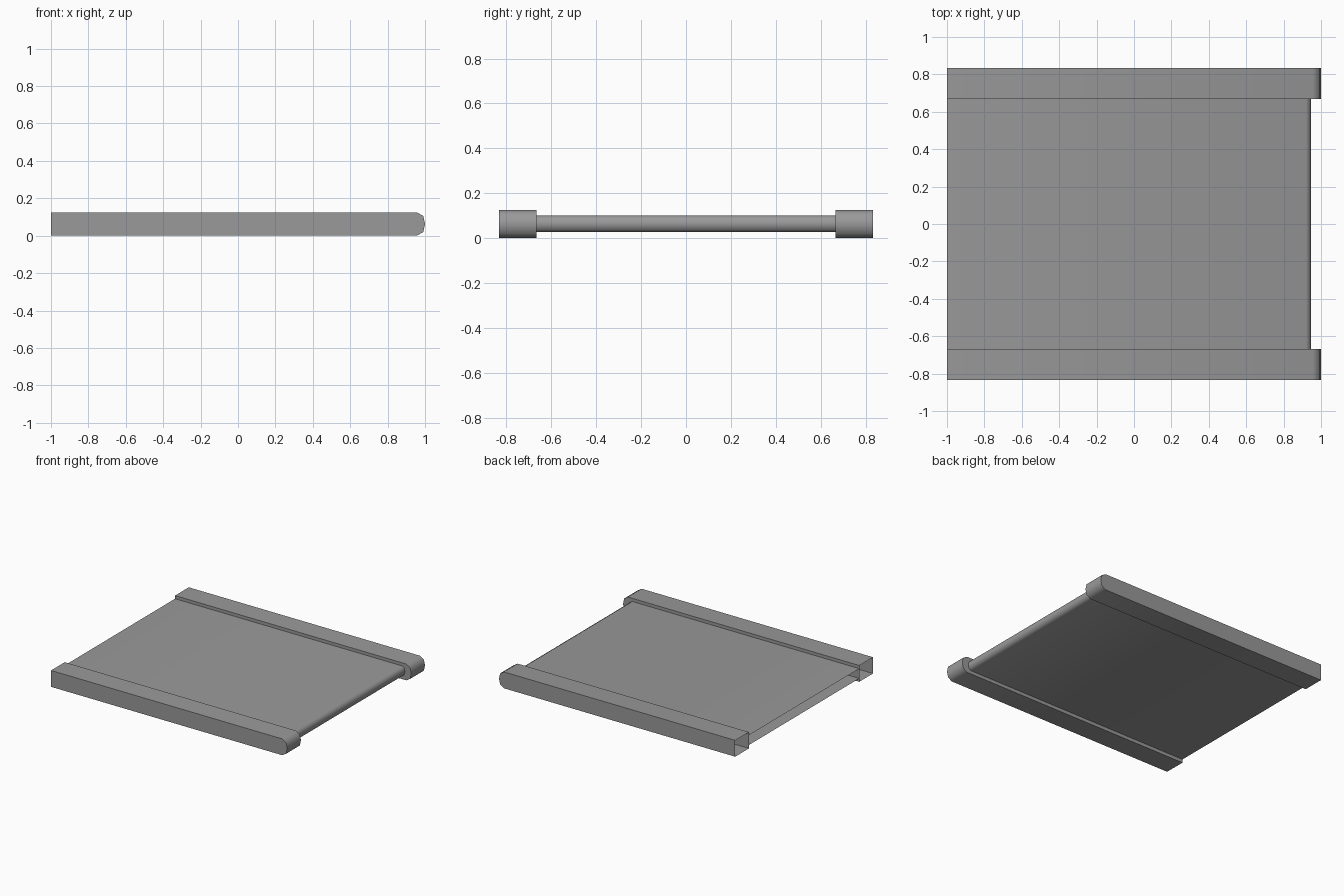
import bpy, bmesh, math

if "Cube" in bpy.data.objects:
    bpy.data.objects.remove(bpy.data.objects["Cube"])

grey = bpy.data.materials.new("mid_grey")
grey.diffuse_color = (0.32, 0.32, 0.32, 1)
grey.use_nodes = True
grey.node_tree.nodes["Principled BSDF"].inputs["Base Color"].default_value = grey.diffuse_color


def slab(name, y0, y1, profile, caps=True):
    """Extrude an open x-z profile along y; the x = -1 end stays open."""
    bm = bmesh.new()
    a = [bm.verts.new((x, y0, z)) for x, z in profile]
    b = [bm.verts.new((x, y1, z)) for x, z in profile]
    for i in range(len(profile) - 1):
        bm.faces.new((a[i], a[i + 1], b[i + 1], b[i]))
    if caps:
        bm.faces.new(a[::-1])
        bm.faces.new(b)
    bm.normal_update()
    # profile runs top to bottom, so the first face must point up
    bm.faces.ensure_lookup_table()
    if bm.faces[0].normal.z < 0:
        bmesh.ops.reverse_faces(bm, faces=bm.faces[:])
    me = bpy.data.meshes.new(name)
    bm.to_mesh(me)
    bm.free()
    me.materials.append(grey)
    ob = bpy.data.objects.new(name, me)
    bpy.context.collection.objects.link(ob)
    bpy.ops.object.select_all(action='DESELECT')
    ob.select_set(True)
    bpy.context.view_layer.objects.active = ob
    bpy.ops.object.shade_smooth_by_angle(angle=math.radians(50))
    return ob


def nose_profile(tip, mid, half, depth):
    """Flat top and bottom with a blunt rounded nose at x = tip."""
    upper = [(-1, half), (tip - depth, half), (tip - depth * 0.22, half * 0.68), (tip, 0)]
    return [(x, mid + z) for x, z in upper] + [(x, mid - z) for x, z in upper[-2::-1]]


# side rails
rail = nose_profile(1.0, 0.0625, 0.0625, 0.043)
slab("left_rail", -0.833, -0.667, rail)
slab("right_rail", 0.667, 0.833, rail)

# thin deck between the rails
slab("deck", -0.667, 0.667, nose_profile(0.946, 0.0635, 0.0375, 0.026), caps=False)
